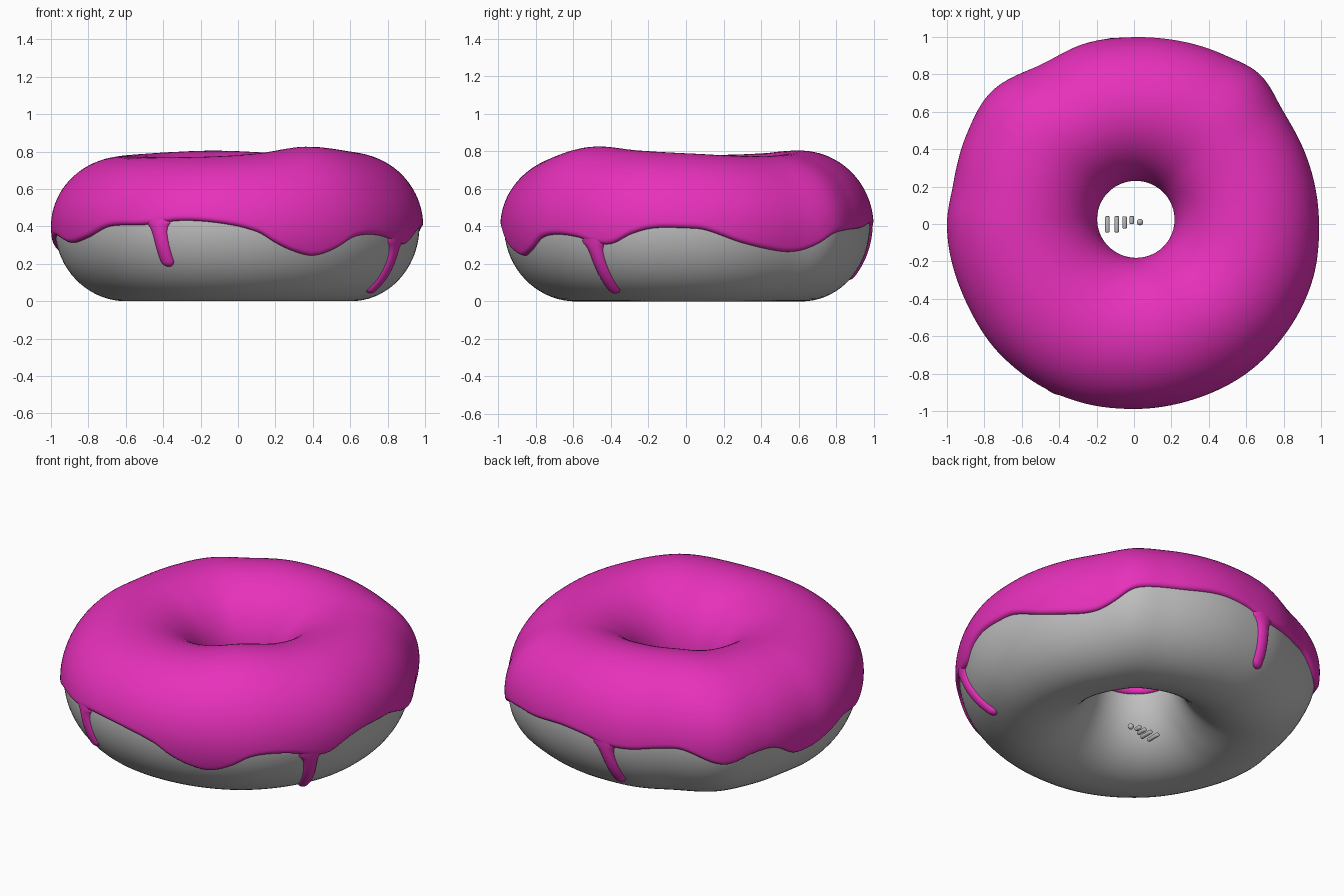
import bpy
import math
from math import sin, cos, pi, radians, sqrt, asin, exp

if "Cube" in bpy.data.objects:
    bpy.data.objects.remove(bpy.data.objects["Cube"])


def material(name, rgb):
    m = bpy.data.materials.new(name)
    m.diffuse_color = (*rgb, 1)
    m.use_nodes = True
    m.node_tree.nodes["Principled BSDF"].inputs["Base Color"].default_value = m.diffuse_color
    return m


PINK = material("pink_icing", (0.80, 0.03, 0.50))
GREY = material("plain_grey", (0.52, 0.52, 0.52))


def periodic(table):
    """Smooth periodic curve through (degrees, value) pairs."""
    n = len(table)

    def knot(i):
        return table[i % n][0] + 360 * (i // n), table[i % n][1]

    def slope(i):
        (x0, y0), (x1, y1) = knot(i - 1), knot(i + 1)
        return (y1 - y0) / (x1 - x0)

    def f(theta):
        d = math.degrees(theta) % 360
        i = max(k for k in range(n) if table[k][0] <= d)
        (x0, y0), (x1, y1) = knot(i), knot(i + 1)
        h = x1 - x0
        t = (d - x0) / h
        return (y0 * (1 + 2 * t) * (1 - t) ** 2 + slope(i) * h * t * (1 - t) ** 2
                + y1 * t * t * (3 - 2 * t) + slope(i + 1) * h * t * t * (t - 1))
    return f


# Outline radius, crown height and icing hem height around the ring
outline = periodic([(0, .99), (20, .99), (37, 1.0), (50, 1.045), (62, 1.025), (90, 1.0),
                    (105, 1.0), (120, .987), (137, 1.04), (152, 1.015), (168, .99),
                    (180, 1.0), (205, .99), (225, 1.0), (253, 1.0), (270, .99),
                    (288, .99), (307, 1.0), (321, 1.0), (343, 1.0)])
crown = periodic([(0, .79), (40, .775), (100, .805), (150, .785), (200, .772),
                  (250, .772), (280, .79), (307, .826), (335, .805)])
hem = periodic([(0, .39), (6, .38), (18, .31), (31, .265), (38, .265), (44, .30),
                (50, .36), (57, .38), (67, .39), (80, .415), (90, .40), (97, .37),
                (105, .365), (116, .385), (124, .385), (137, .30), (147, .345),
                (155, .345), (164, .26), (172, .26), (180, .31), (188, .35), (203, .31),
                (215, .34), (226, .40), (240, .41), (252, .435), (264, .42), (276, .37),
                (282, .31), (288, .265), (295, .24), (302, .275), (309, .34), (316, .355),
                (324, .34), (330, .31), (336, .305), (343, .36), (350, .39)])
THICK, MID = 0.02, 0.40


def ring_point(theta, phi, off):
    """Point on the ring surface, raised by off above the dough."""
    outer = outline(theta) - THICK
    inner = 0.205 + 0.01 * cos(theta) + 0.025 * sin(theta) + THICK
    r = (outer + inner) / 2 + ((outer - inner) / 2 + off) * cos(phi)
    b = crown(theta) - MID - THICK if sin(phi) > 0 else 0.40
    return r * cos(theta), r * sin(theta), MID + (b + off) * sin(phi)


def hem_phi(theta):
    return asin((hem(theta) - MID) / 0.41)


def grid(name, rows, mat, wrap_i=False, wrap_j=False):
    n, m = len(rows), len(rows[0])
    verts = [p for row in rows for p in row]
    faces = [(i * m + j, (i + 1) % n * m + j, (i + 1) % n * m + (j + 1) % m, i * m + (j + 1) % m)
             for i in range(n if wrap_i else n - 1) for j in range(m if wrap_j else m - 1)]
    me = bpy.data.meshes.new(name)
    me.from_pydata(verts, [], faces)
    me.materials.append(mat)
    for p in me.polygons:
        p.use_smooth = True
    ob = bpy.data.objects.new(name, me)
    bpy.context.collection.objects.link(ob)
    return ob


# Dough ring
grid("dough", [[ring_point(2 * pi * i / 160, 2 * pi * j / 72, 0) for j in range(72)]
               for i in range(160)], GREY, True, True)

# Icing shell with a rounded wavy hem
rows = []
for i in range(360):
    th = radians(i)
    lo, hi = hem_phi(th), pi + 0.04
    row = []
    for k in range(61):
        s = 0.5 - 0.5 * cos(pi * k / 60)
        e = min(1, min(s, 1 - s) * (hi - lo) * 0.39 / 0.028)
        row.append(ring_point(th, lo + s * (hi - lo), -0.006 + (THICK + 0.006) * sqrt(1 - (1 - e) ** 2)))
    rows.append(row)
grid("icing", rows, PINK, True)


# Long drips running down from the hem
def drip(name, top_deg, tip_deg, tip_z):
    top, tip = radians(top_deg), radians(tip_deg)
    root = hem_phi(top) + 0.06
    end = asin((tip_z - MID) / 0.41)
    rows = []
    for i in range(25):
        v = -cos(pi * i / 24)
        row = []
        for k in range(61):
            t = (k / 60) ** 1.5
            phi = end + t * (root - end)
            q = t * (root - end) * 0.39
            below = max(0, (root - 0.06 - phi) * 0.39)
            w = 0.038 * (1 + 0.8 * exp(-below / 0.025))
            cap = sqrt(1 - (1 - min(1, q / 0.038)) ** 2)
            th = tip + (top - tip) * t + w * cap * v / 0.93
            row.append(ring_point(th, phi, -0.006 + 0.028 * cap * sqrt(max(0, 1 - v * v))))
        rows.append(row)
    grid(name, rows, PINK)


drip("front_drip", 244, 246.5, 0.18)
drip("right_drip", 329.5, 332, 0.04)
drip("back_drip", 97, 101, 0.11)

# Loose sprinkles inside the hole: one ball and four rods
SPR_Z = 0.045
bpy.ops.mesh.primitive_uv_sphere_add(segments=20, ring_count=12, radius=0.017, location=(0.032, 0.01, SPR_Z))
sprinkles = [bpy.context.object]
sprinkles[0].name = "sprinkle_ball"
for x, y0, y1 in [(-0.142, -0.045, 0.042), (-0.092, -0.045, 0.042), (-0.05, -0.024, 0.041), (-0.012, 0, 0.042)]:
    bpy.ops.mesh.primitive_cylinder_add(vertices=20, radius=0.012, depth=y1 - y0,
                                        location=(x, (y0 + y1) / 2, SPR_Z), rotation=(pi / 2, 0, 0))
    rod = bpy.context.object
    rod.name = "sprinkle_rod"
    bev = rod.modifiers.new("round_ends", 'BEVEL')
    bev.width, bev.segments = 0.006, 3
    sprinkles.append(rod)
for ob in sprinkles:
    ob.data.materials.append(GREY)
    for p in ob.data.polygons:
        p.use_smooth = True
